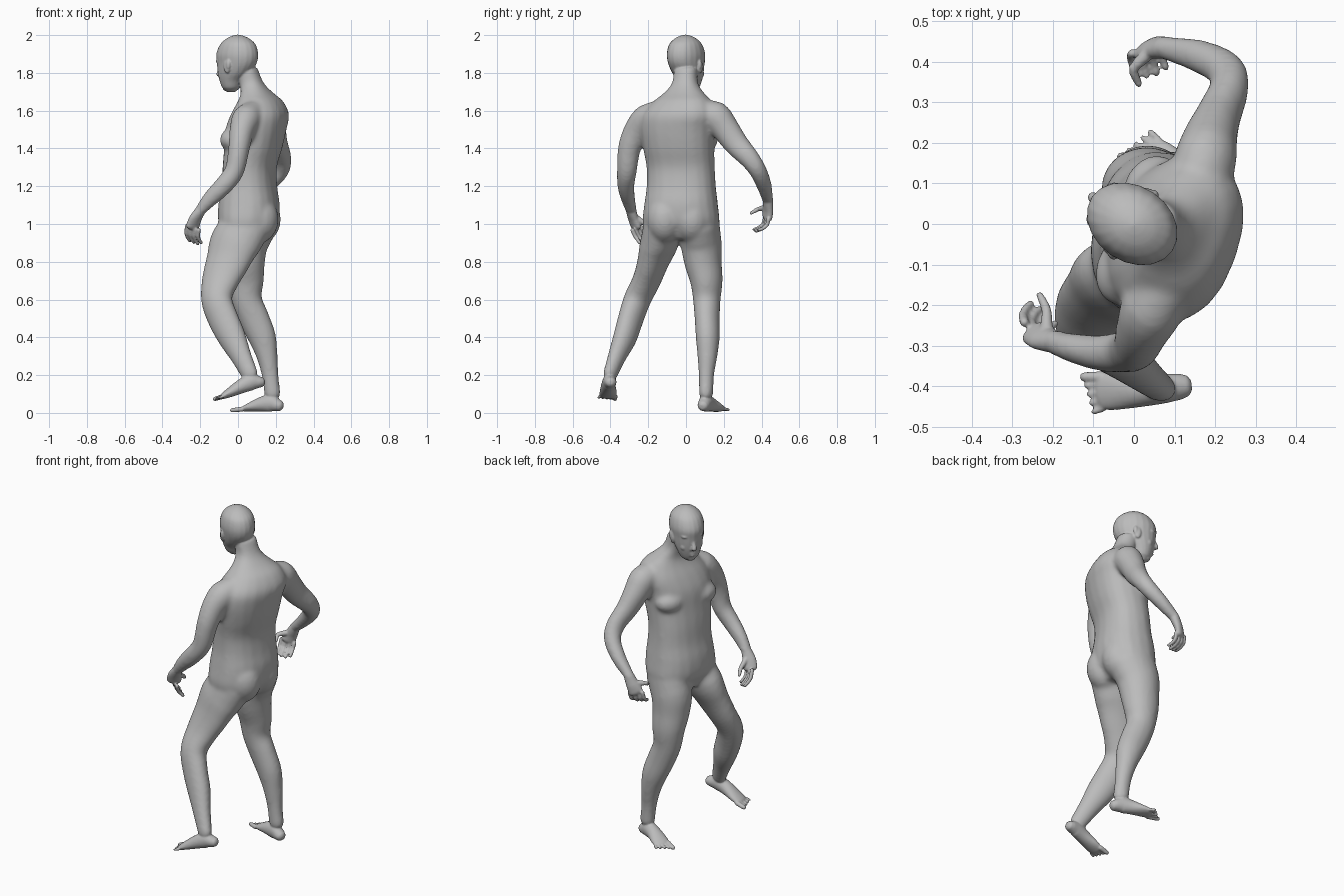
import bpy, bmesh, math
from mathutils import Vector, Matrix

cube = bpy.data.objects.get("Cube")
if cube:
    bpy.data.objects.remove(cube, do_unlink=True)

skin = bpy.data.materials.new("plain_grey")
skin.use_nodes = True
GREY = (0.5, 0.5, 0.5, 1.0)
skin.diffuse_color = GREY
skin.node_tree.nodes["Principled BSDF"].inputs["Base Color"].default_value = GREY

SIDES = 20
STEPS = 4


def smooth_rings(rings):
    """Catmull-Rom interpolation of (x, y, z, width, depth) rings."""
    out = []
    last = len(rings) - 1
    for i in range(last):
        a, b = rings[max(i - 1, 0)], rings[i]
        c, d = rings[i + 1], rings[min(i + 2, last)]
        for s in range(STEPS):
            t = s / STEPS
            out.append([q + t * (r - p + t * (2*p - 5*q + 4*r - w + t * (3*q - 3*r + w - p))) / 2
                        if i else q + t * (r - q)
                        for p, q, r, w in zip(a, b, c, d)])
    out.append(list(rings[-1]))
    return out


def loft(bm, rings, yaw=(0, 0), flat=False, power=1):
    """Closed tube of rounded sections, with rounded ends unless flat; low power is boxier."""
    rings = smooth_rings(rings)
    count = len(rings)
    centres = [Vector(r[:3]) for r in rings]
    loops = []

    def boxy(value):
        return math.copysign(abs(value) ** power, value)

    def section(centre, tangent, width, depth, angle):
        side = Vector((math.sin(angle), math.cos(angle), 0))
        u = (side - tangent * side.dot(tangent)).normalized()
        v = tangent.cross(u)
        turn = [math.tau * k / SIDES for k in range(SIDES)]
        loops.append([bm.verts.new(centre + u * width * boxy(math.cos(a)) + v * depth * boxy(math.sin(a)))
                      for a in turn])

    for i, r in enumerate(rings):
        angle = math.radians(yaw[0] + (yaw[1] - yaw[0]) * i / (count - 1))
        along = centres[min(i + 1, count - 1)] - centres[max(i - 1, 0)]
        tangent = Vector((0, 0, 1)) if flat else along.normalized()
        w, d = r[3], r[4]
        cap = [] if flat else [(0.9, 0.4), (0.6, 0.8)]
        if i == 0:
            for push, scale in cap:
                section(centres[i] - tangent * push * min(w, d), tangent, w * scale, d * scale, angle)
        section(centres[i], tangent, w, d, angle)
        if i == count - 1:
            for push, scale in reversed(cap):
                section(centres[i] + tangent * push * min(w, d), tangent, w * scale, d * scale, angle)
    for low, high in zip(loops, loops[1:]):
        for k in range(SIDES):
            n = (k + 1) % SIDES
            bm.faces.new((low[k], low[n], high[n], high[k]))
    bm.faces.new(loops[0][::-1])
    bm.faces.new(loops[-1])


def tube(bm, points, start, end):
    """Round tapering tube, used for fingers, toes and the nose."""
    n = len(points) - 1
    radii = [start + (end - start) * i / n for i in range(n + 1)]
    loft(bm, [(*p, r, r) for p, r in zip(points, radii)], (25, 25))


def ball(bm, centre, size, yaw=0):
    """Ellipsoid; size is forward, sideways, up."""
    m = Matrix.Translation(centre) @ Matrix.Rotation(-math.radians(yaw), 4, "Z") @ Matrix.Diagonal((*size, 1))
    bmesh.ops.create_uvsphere(bm, u_segments=20, v_segments=12, radius=1, matrix=m)


def fuse(bm, name, voxel, rounds):
    """Melt the overlapping pieces of a bmesh into one smooth skin."""
    bmesh.ops.recalc_face_normals(bm, faces=bm.faces)
    mesh = bpy.data.meshes.new(name)
    bm.to_mesh(mesh)
    bm.free()
    obj = bpy.data.objects.new(name, mesh)
    bpy.context.collection.objects.link(obj)
    remesh = obj.modifiers.new("melt", "REMESH")
    remesh.mode = "VOXEL"
    remesh.voxel_size = voxel
    soften = obj.modifiers.new("soften", "SMOOTH")
    soften.factor = 0.5
    soften.iterations = rounds
    graph = bpy.context.evaluated_depsgraph_get()
    result = bpy.data.meshes.new_from_object(obj.evaluated_get(graph))
    obj.modifiers.clear()
    obj.data = result
    return obj


# Torso and neck, turning from the hips to the shoulders
core = bmesh.new()
loft(core, [
    (.05, -.03, .92, .165, .1), (.053, -.027, 1.0, .204, .15), (.058, -.026, 1.1, .196, .158),
    (.06, -.025, 1.2, .184, .142), (.062, -.028, 1.3, .182, .137), (.08, -.038, 1.4, .19, .146),
    (.095, -.042, 1.5, .2, .152), (.116, -.032, 1.58, .2, .142), (.119, -.018, 1.65, .156, .108),
    (.1, -.01, 1.695, .108, .078), (.07, -.005, 1.75, .067, .062), (.04, 0, 1.83, .064, .062)],
    (9, 26), flat=True, power=.86)
for x, y in ((-.02, -.115), (.048, .082)):
    ball(core, (x, y, 1.445), (.075, .09, .066), 20)
for x, y in ((.1, -.11), (.112, .035)):
    ball(core, (x, y, 1.025), (.116, .102, .13), 8)

# Arms
loft(core, [
    (.08, -.15, 1.585, .07, .07), (.045, -.208, 1.557, .078, .078), (.02, -.262, 1.49, .07, .066),
    (.005, -.3, 1.4, .061, .057), (-.02, -.313, 1.28, .053, .052), (-.08, -.318, 1.2, .045, .05),
    (-.15, -.305, 1.13, .037, .042), (-.205, -.288, 1.065, .03, .028)], (10, 10))
loft(core, [
    (.16, .1, 1.585, .075, .075), (.175, .155, 1.57, .082, .078), (.187, .208, 1.505, .074, .068),
    (.208, .265, 1.425, .066, .056), (.234, .335, 1.348, .055, .049), (.222, .382, 1.28, .047, .047),
    (.155, .415, 1.2, .041, .039), (.07, .435, 1.12, .029, .028)], (10, 10))

# Legs
loft(core, [
    (.045, -.115, 1.0, .105, .135), (-.015, -.141, .9, .098, .14), (-.054, -.173, .8, .079, .122),
    (-.093, -.209, .7, .071, .104), (-.113, -.258, .6, .069, .086), (-.08, -.292, .5, .063, .085),
    (-.032, -.323, .4, .059, .078), (.016, -.365, .3, .046, .059), (.064, -.403, .2, .036, .047)], (24, 24))
loft(core, [
    (.075, .07, 1.0, .105, .135), (.04, .08, .9, .108, .122), (.035, .09, .8, .099, .109),
    (.04, .108, .7, .086, .098), (.046, .11, .6, .073, .082), (.085, .112, .5, .066, .082),
    (.128, .115, .4, .063, .075), (.154, .113, .3, .053, .057), (.17, .108, .2, .041, .045),
    (.182, .106, .1, .038, .045)], (15, 15))
body = fuse(core, "body", 0.011, 10)

# Fine parts are added to the smoothed core
fine = bmesh.new()
fine.from_mesh(body.data)
bpy.data.objects.remove(body, do_unlink=True)

# Head, built in its own turned direction
TURN = 34
ca, sa = math.cos(math.radians(TURN)), math.sin(math.radians(TURN))


def face_point(forward, right, z):
    return (-.004 - ca * forward + sa * right, sa * forward + ca * right, z)


profile = [
    (1.698, .04, .022, .02), (1.72, .038, .048, .046), (1.76, .034, .066, .066), (1.8, .018, .079, .092),
    (1.85, .003, .088, .113), (1.9, 0, .093, .119), (1.95, -.004, .082, .1), (1.98, -.004, .057, .066),
    (1.995, -.004, .03, .034), (2.002, -.004, .006, .006)]
loft(fine, [(*face_point(f, 0, z), w, d) for z, f, w, d in profile], (TURN, TURN), flat=True)
tube(fine, [face_point(.1, 0, 1.85), face_point(.108, 0, 1.82), face_point(.117, 0, 1.793)], .009, .014)
for width, z in ((.024, 1.758), (.02, 1.746)):
    ball(fine, face_point(.09, 0, z), (.014, width, .008), TURN)
ball(fine, face_point(.064, 0, 1.72), (.022, .028, .018), TURN)
for side in (-1, 1):
    ball(fine, face_point(.087, side * .034, 1.862), (.02, .03, .011), TURN)
    ball(fine, face_point(.08, side * .034, 1.832), (.018, .017, .011), TURN)
    ball(fine, face_point(.07, side * .042, 1.795), (.022, .022, .026), TURN)
    ball(fine, face_point(.102, side * .012, 1.788), (.012, .009, .009), TURN)
    ball(fine, face_point(.008, side * .086, 1.833), (.02, .01, .035), TURN)
    ball(fine, face_point(-.004, side * .092, 1.845), (.012, .009, .025), TURN)


def hand(palm, first, last, bends, thumb):
    """Palm, four curled fingers spread from first to last, and a thumb."""
    loft(fine, palm, (60, 60))
    for i in range(4):
        root = Vector(first).lerp(Vector(last), i / 3)
        reach = 0.85 if i == 3 else 1
        tube(fine, [root] + [root + Vector(b) * reach for b in bends], .0115, .009)
    tube(fine, thumb, .016, .009)


# Hands
hand([(-.2, -.29, 1.07, .029, .027), (-.225, -.28, 1.03, .037, .023), (-.24, -.266, .988, .041, .02)],
     (-.27, -.242, .99), (-.208, -.284, .968),
     [(-.004, .016, -.035), (.004, .034, -.062), (.016, .046, -.08)],
     [(-.215, -.265, 1.035), (-.215, -.215, 1.0), (-.232, -.175, .975)])
hand([(.075, .434, 1.122, .029, .027), (.05, .435, 1.075, .036, .023), (.033, .43, 1.038, .041, .02)],
     (-.004, .42, 1.037), (.069, .437, 1.025),
     [(-.004, -.008, -.032), (.002, -.034, -.056), (.01, -.06, -.066)],
     [(.03, .415, 1.085), (-.002, .385, 1.08), (.012, .345, 1.058)])


def foot(rings, heading, yaw, medial):
    """Foot with five toes, the big one on the medial side."""
    loft(fine, rings, (yaw, yaw))
    side = Vector((math.sin(math.radians(yaw)), math.cos(math.radians(yaw)), 0)) * medial
    ball_of_foot = Vector(rings[-1][:3])
    for i in range(5):
        root = ball_of_foot + side * (0.037 - 0.0195 * i) - Vector((0, 0, 0.002))
        ahead = Vector(heading) * (1.05 - 0.14 * i) - side * 0.002 * i
        size = 0.0135 if i == 0 else 0.0088
        tube(fine, [root, root + ahead * 0.6, root + ahead], size, size * 0.85)


# Feet
foot([(.115, -.4, .163, .032, .03), (.077, -.405, .165, .036, .044), (.02, -.411, .142, .039, .038),
      (-.045, -.412, .107, .046, .025), (-.077, -.413, .09, .044, .017)],
     (-.044, 0, -.014), 0, 1)
foot([(.212, .093, .04, .033, .032), (.177, .104, .052, .037, .047), (.125, .126, .046, .04, .039),
      (.07, .155, .031, .047, .025), (.04, .172, .022, .045, .016)],
     (-.05, .025, -.006), 30, -1)

figure = fuse(fine, "body", 0.0052, 3)
figure.data.materials.clear()
figure.data.materials.append(skin)
for face in figure.data.polygons:
    face.use_smooth = True
    face.material_index = 0
